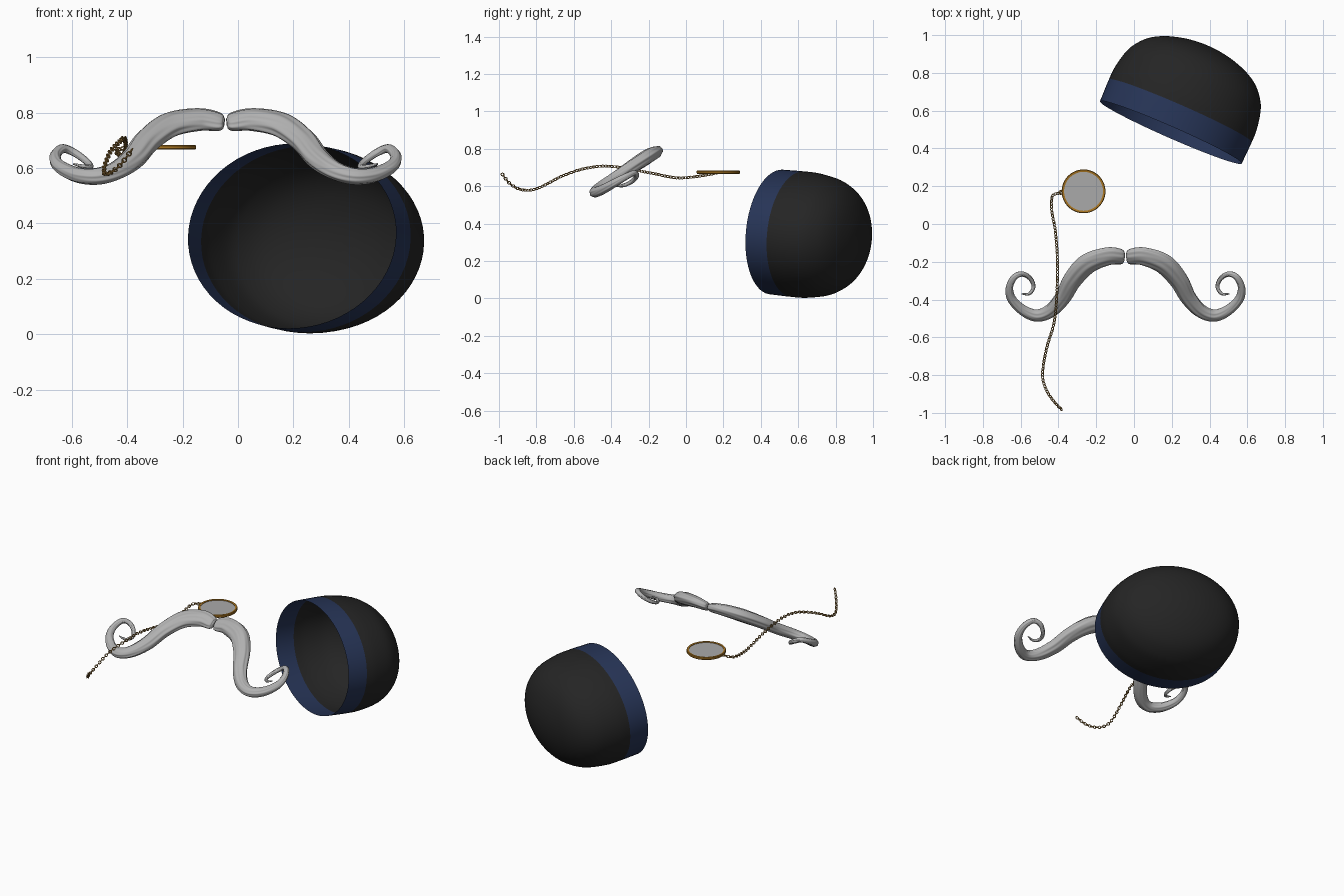
import bpy, bmesh
from math import sin, cos, pi
from mathutils import Vector, Matrix

cube = bpy.data.objects.get("Cube")
if cube:
    bpy.data.objects.remove(cube)


def material(name, rgb, rough=0.7):
    m = bpy.data.materials.new(name)
    m.use_nodes = True
    m.diffuse_color = (*rgb, 1)
    node = m.node_tree.nodes["Principled BSDF"]
    node.inputs["Base Color"].default_value = (*rgb, 1)
    node.inputs["Roughness"].default_value = rough
    return m


felt = material("black felt", (0.018, 0.018, 0.018))
navy = material("navy ribbon", (0.02, 0.035, 0.095))
hair = material("grey hair", (0.44, 0.44, 0.44))
glass = material("lens grey", (0.4, 0.4, 0.4))
gold = material("gold", (0.4, 0.18, 0.015))
brass = material("chain brass", (0.36, 0.2, 0.05))


def spline(points, steps):
    """Catmull-Rom samples that pass through every point."""
    p = [Vector(q) for q in points]
    p = [2 * p[0] - p[1]] + p + [2 * p[-1] - p[-2]]
    out = []
    for a, b, c, d in zip(p, p[1:], p[2:], p[3:]):
        for i in range(steps):
            t = i / steps
            out.append(0.5 * (2 * b + (c - a) * t + (2 * a - 5 * b + 4 * c - d) * t * t
                              + (3 * b - a - 3 * c + d) * t ** 3))
    return out + [p[-2]]


def finish(name, bm, mats, angle=None):
    bmesh.ops.recalc_face_normals(bm, faces=bm.faces)
    mesh = bpy.data.meshes.new(name)
    bm.to_mesh(mesh)
    bm.free()
    for m in mats:
        mesh.materials.append(m)
    ob = bpy.data.objects.new(name, mesh)
    bpy.context.collection.objects.link(ob)
    bpy.ops.object.select_all(action='DESELECT')
    ob.select_set(True)
    bpy.context.view_layer.objects.active = ob
    if angle:
        bpy.ops.object.shade_smooth_by_angle(angle=angle)
    else:
        bpy.ops.object.shade_smooth()
    return ob


def skin(bm, rings, wrap=False):
    """Bridge successive closed rings of vertices with quads."""
    pairs = list(zip(rings, rings[1:])) + ([(rings[-1], rings[0])] if wrap else [])
    for r0, r1 in pairs:
        n = len(r0)
        for j in range(n):
            bm.faces.new((r0[j], r0[(j + 1) % n], r1[(j + 1) % n], r1[j]))


# Hat: open oval shell; profile is (half width, depth from the rim)
BAND = 0.125
profile = [(0.41, 0), (0.413, BAND), (0.41, 0.2), (0.39, 0.295), (0.36, 0.355),
           (0.31, 0.41), (0.24, 0.452), (0.15, 0.482), (0.07, 0.496), (0.004, 0.5)]
bm = bmesh.new()
rings = []
for r, depth in spline(profile, 4):
    rings.append([bm.verts.new((r * cos(2 * pi * j / 64), r * 0.817 * sin(2 * pi * j / 64), depth))
                  for j in range(64)])
skin(bm, rings)
bm.faces.new(rings[-1])
for f in bm.faces:
    f.material_index = 1 if f.calc_center_median().z < BAND else 0
hat = finish("hat", bm, [felt, navy])
axis = Vector((0.4, 0.91, -0.09)).normalized()
across = Vector((0.915, -0.402, 0)).normalized()
up = axis.cross(across)
hat.matrix_world = Matrix.Translation((0.195, 0.485, 0.355)) @ Matrix((across, up, axis)).transposed().to_4x4()

# Moustache: fluted, flattened tube tapering into a curl; (x, y, z, half width)
path = [(0.004, -0.176, 0.765, 0.02), (0.02, -0.175, 0.766, 0.042), (0.095, -0.172, 0.775, 0.052),
        (0.2, -0.21, 0.755, 0.055), (0.28, -0.295, 0.70, 0.049), (0.333, -0.39, 0.635, 0.043),
        (0.397, -0.46, 0.59, 0.037), (0.47, -0.485, 0.57, 0.032), (0.545, -0.455, 0.578, 0.028),
        (0.603, -0.395, 0.61, 0.023), (0.614, -0.333, 0.645, 0.019), (0.587, -0.28, 0.67, 0.016),
        (0.545, -0.265, 0.655, 0.014), (0.503, -0.29, 0.625, 0.012), (0.487, -0.333, 0.605, 0.01),
        (0.51, -0.37, 0.605, 0.008), (0.55, -0.37, 0.615, 0.003)]
samples = spline(path, 8)
SIDES = 48
normal = Vector((0, -0.54, 0.84))
bm = bmesh.new()
rings = []
for i, s in enumerate(samples):
    tangent = (samples[min(i + 1, len(samples) - 1)].xyz - samples[max(i - 1, 0)].xyz).normalized()
    side = tangent.cross(normal).normalized()
    thick = side.cross(tangent)
    flat = 0.55 + 0.4 * min(1, i / 70)
    ring = []
    for j in range(SIDES):
        a = 2 * pi * j / SIDES
        # Twisting ridges suggest combed strands
        r = s.w * (1 + 0.035 * sin(7 * a + i * 0.16) + 0.025 * sin(11 * a - i * 0.1))
        ring.append(bm.verts.new(s.xyz + side * r * cos(a) + thick * r * flat * sin(a)))
    rings.append(ring)
skin(bm, rings)
bm.faces.new(rings[0])
bm.faces.new(rings[-1])
moustache = finish("moustache", bm, [hair])
moustache.location.x = -0.045
moustache.modifiers.new("Mirror", 'MIRROR').use_mirror_merge = False

# Monocle: gold bezel around a thin lens
CENTRE = Vector((-0.267, 0.173, 0.675))
section = [(0.103, -0.007), (0.113, -0.009), (0.116, -0.005), (0.116, 0.005),
           (0.113, 0.009), (0.103, 0.007)]
bm = bmesh.new()
rings = [[bm.verts.new((r * cos(2 * pi * j / 64), r * sin(2 * pi * j / 64), z)) for j in range(64)]
         for r, z in section]
skin(bm, rings, wrap=True)
finish("monocle_bezel", bm, [gold], 0.6).location = CENTRE

bm = bmesh.new()
bmesh.ops.create_cone(bm, cap_ends=True, segments=64, radius1=0.105, radius2=0.105, depth=0.008)
finish("monocle_lens", bm, [glass], 0.6).location = CENTRE


# Chain: small links set along a curve, every second one turned
def add_link(bm, matrix, major, minor, stretch=1.0, n=12, m=6):
    rings = []
    for i in range(n):
        a = 2 * pi * i / n
        ring = []
        for j in range(m):
            b = 2 * pi * j / m
            r = major + minor * cos(b)
            ring.append(bm.verts.new(matrix @ Vector((r * cos(a) * stretch, r * sin(a), minor * sin(b)))))
        rings.append(ring)
    skin(bm, rings, wrap=True)


chain_path = [(-0.385, 0.165, 0.675), (-0.43, 0.15, 0.668), (-0.436, 0.08, 0.655),
              (-0.415, -0.05, 0.645), (-0.405, -0.21, 0.675), (-0.41, -0.4, 0.706),
              (-0.425, -0.53, 0.697), (-0.463, -0.66, 0.655), (-0.484, -0.79, 0.59),
              (-0.468, -0.87, 0.58), (-0.426, -0.937, 0.61), (-0.378, -0.988, 0.672)]
fine = spline(chain_path, 60)
PITCH = 0.016
bm = bmesh.new()
travelled, count = PITCH, 0
for p, q in zip(fine, fine[1:]):
    travelled += (q - p).length
    if travelled >= PITCH:
        travelled -= PITCH
        turn = Matrix.Rotation(pi / 4 + count % 2 * pi / 2, 4, 'X')
        frame = (q - p).to_track_quat('X', 'Z').to_matrix().to_4x4()
        add_link(bm, Matrix.Translation(p) @ frame @ turn, 0.0078, 0.0026, 1.2)
        count += 1
finish("chain", bm, [brass])

# Loop joining the chain to the bezel
bm = bmesh.new()
add_link(bm, Matrix.Translation((-0.388, 0.167, 0.675)), 0.01, 0.003)
finish("bezel_loop", bm, [gold])
